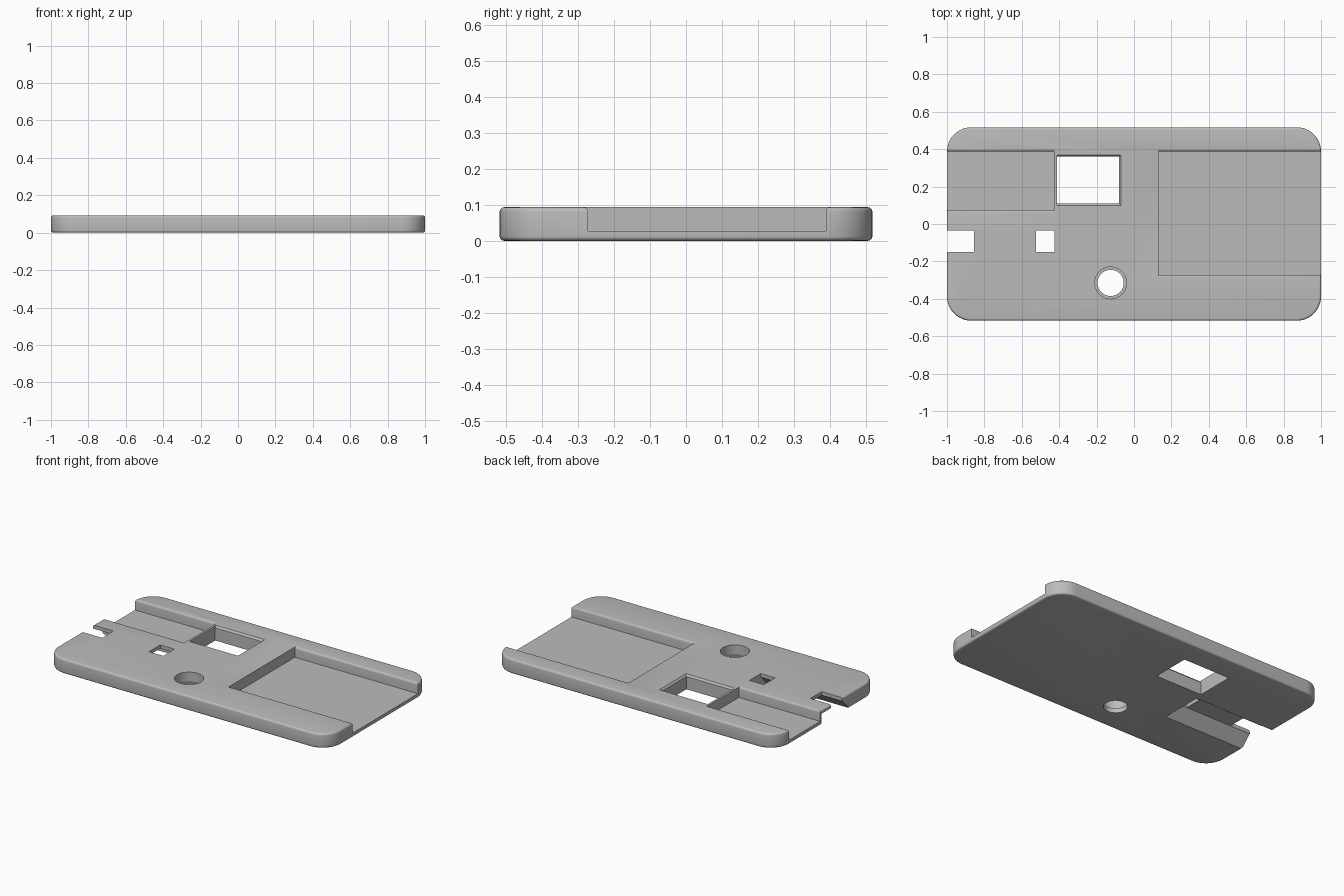
import bpy, bmesh
from math import sin, cos, pi, radians

if "Cube" in bpy.data.objects:
    bpy.data.objects.remove(bpy.data.objects["Cube"], do_unlink=True)

LENGTH, HALF_W, H = 1.0, 0.517, 0.093
CORNER, LIP = 0.13, 0.012

grey = bpy.data.materials.new("plain grey")
grey.use_nodes = True
grey.diffuse_color = (0.5, 0.5, 0.5, 1)
grey.node_tree.nodes["Principled BSDF"].inputs["Base Color"].default_value = (0.5, 0.5, 0.5, 1)


def loft(name, rings):
    """Join equal-length rings of points into a closed solid."""
    bm = bmesh.new()
    loops = [[bm.verts.new(p) for p in ring] for ring in rings]
    n = len(loops[0])
    for a, b in zip(loops, loops[1:]):
        for i in range(n):
            j = (i + 1) % n
            bm.faces.new((a[i], a[j], b[j], b[i]))
    bm.faces.new(loops[0][::-1])
    bm.faces.new(loops[-1])
    bmesh.ops.recalc_face_normals(bm, faces=bm.faces)
    mesh = bpy.data.meshes.new(name)
    bm.to_mesh(mesh)
    bm.free()
    mesh.materials.append(grey)
    obj = bpy.data.objects.new(name, mesh)
    bpy.context.collection.objects.link(obj)
    return obj


def outline(inset, z, steps=12):
    """Rounded rectangle shrunk by inset."""
    pts = []
    for q, (sx, sy) in enumerate(((1, 1), (-1, 1), (-1, -1), (1, -1))):
        for k in range(steps + 1):
            a = (q + k / steps) * pi / 2
            r = CORNER - inset
            pts.append((sx * (LENGTH - CORNER) + r * cos(a),
                        sy * (HALF_W - CORNER) + r * sin(a), z))
    return pts


def prism_x(name, profile, x0, x1):
    return loft(name, [[(x, y, z) for y, z in profile] for x in (x0, x1)])


def rect(x0, x1, y0, y1, z):
    return [(x0, y0, z), (x1, y0, z), (x1, y1, z), (x0, y1, z)]


def circle(x, y, r, z, n=48):
    return [(x + r * cos(2 * pi * i / n), y + r * sin(2 * pi * i / n), z) for i in range(n)]


def pocket_profile(y0, y1, floor):
    """Open-topped channel with rounded upper lips."""
    arc = [(LIP * (1 - cos(k * pi / 8)), H - LIP + LIP * sin(k * pi / 8)) for k in range(5)]
    right = [(y1 + d, z) for d, z in arc]
    left = [(y0 - d, z) for d, z in reversed(arc)]
    return [(y0, floor), (y1, floor)] + right + [(y1 + LIP, H + 0.1), (y0 - LIP, H + 0.1)] + left


# Plate with softly rounded rims
angles = [k * pi / 8 for k in range(5)]
rings = [outline(LIP * (1 - sin(a)), LIP * (1 - cos(a))) for a in angles]
rings += [outline(LIP * (1 - cos(a)), H - LIP + LIP * sin(a)) for a in angles]
plate = loft("mounting_plate", rings)

hx, hy = -0.125, -0.315
cutters = [
    # Open-ended recesses on both ends
    prism_x("left_recess", pocket_profile(-0.272, 0.388, 0.027), 0.13, 1.2),
    prism_x("right_recess", pocket_profile(0.075, 0.388, 0.027), -1.2, -0.427),
    # Underside channel with a sloped flank
    prism_x("strap_channel", [(-0.22, -0.001), (-0.22, -0.1), (0.06, -0.1),
                              (0.06, 0.07), (-0.15, 0.07)], -1.2, -0.423),
    # Window with flared top rim
    loft("window", [rect(-0.413, -0.08, 0.11, 0.36, -0.1),
                    rect(-0.413, -0.08, 0.11, 0.36, H - LIP),
                    rect(-0.413, -0.07, 0.10, 0.37, H),
                    rect(-0.413, -0.07, 0.10, 0.37, H + 0.1)]),
    # Strap slot and end notch
    loft("strap_slot", [rect(-0.525, -0.424, -0.149, -0.035, z) for z in (-0.1, 0.2)]),
    loft("end_notch", [rect(-1.2, -0.855, -0.149, -0.035, z) for z in (-0.1, 0.2)]),
    # Screw hole and its counterbore
    loft("screw_hole", [circle(hx, hy, 0.07, z) for z in (-0.1, 0.2)]),
    loft("counterbore", [circle(hx, hy, 0.085, z) for z in (0.03, 0.2)]),
]

bpy.ops.object.select_all(action="DESELECT")
bpy.context.view_layer.objects.active = plate
plate.select_set(True)
for cutter in cutters:
    cutter.hide_render = True
    mod = plate.modifiers.new(cutter.name, "BOOLEAN")
    mod.operation = "DIFFERENCE"
    mod.solver = "EXACT"
    mod.object = cutter
    bpy.ops.object.modifier_apply(modifier=mod.name)
    bpy.data.objects.remove(cutter, do_unlink=True)

bpy.ops.object.shade_smooth_by_angle(angle=radians(35))
